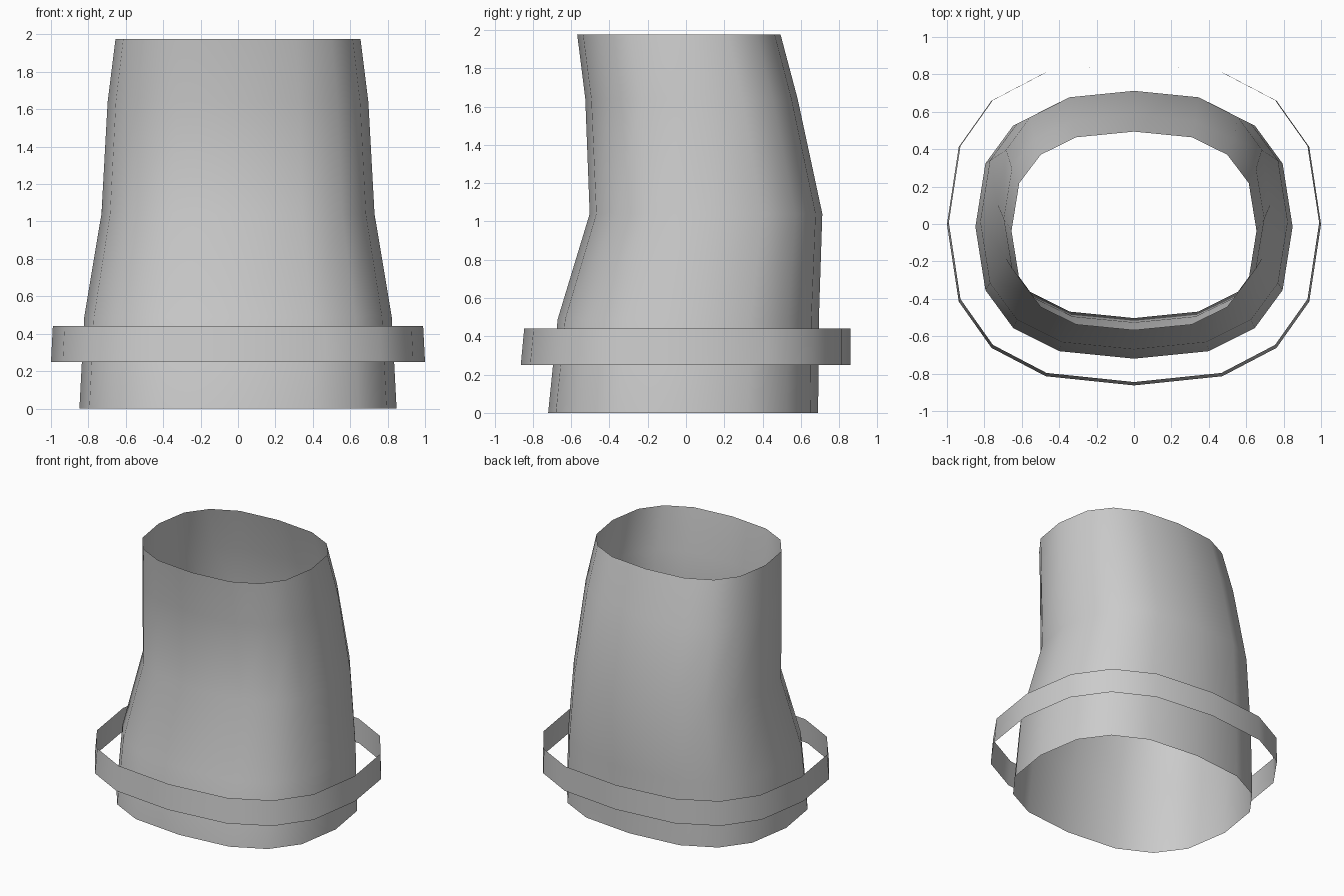
import bpy
import bmesh

cube = bpy.data.objects.get("Cube")
if cube:
    bpy.data.objects.remove(cube)

# One plain grey
grey = bpy.data.materials.new("plain grey")
grey.use_nodes = True
colour = (0.6, 0.6, 0.6, 1)
grey.diffuse_color = colour
grey.node_tree.nodes["Principled BSDF"].inputs["Base Color"].default_value = colour

# Rounded sixteen-sided outline: one quarter, turned into a full loop
quarter = [(1, 0), (0.937, 0.48), (0.762, 0.767), (0.472, 0.943), (0, 1)]
half = quarter + [(-x, y) for x, y in quarter[-2::-1]]
outline = half + [(x, -y) for x, y in half[-2:0:-1]]


def sleeve(name, levels):
    """Open tube through levels of (z, half width, front y, back y)."""
    bm = bmesh.new()
    loops = []
    for z, width, front, back in levels:
        middle, depth = (front + back) / 2, (back - front) / 2
        loops.append([bm.verts.new((x * width, middle + y * depth, z))
                      for x, y in outline])
    for low, high in zip(loops, loops[1:]):
        for i in range(len(outline)):
            j = (i + 1) % len(outline)
            bm.faces.new((low[i], low[j], high[j], high[i])).smooth = True
    mesh = bpy.data.meshes.new(name)
    bm.to_mesh(mesh)
    bm.free()
    mesh.materials.append(grey)
    obj = bpy.data.objects.new(name, mesh)
    bpy.context.collection.objects.link(obj)
    return obj


# Bent, tapering tube
sleeve("tube", [
    (0, 0.848, -0.72, 0.69),
    (0.49, 0.822, -0.67, 0.694),
    (1.04, 0.73, -0.503, 0.712),
    (1.64, 0.697, -0.526, 0.583),
    (1.975, 0.655, -0.568, 0.494),
])

# Loose band around the foot of the tube
sleeve("band", [
    (0.25, 1.0, -0.863, 0.86),
    (0.44, 0.99, -0.845, 0.86),
])
